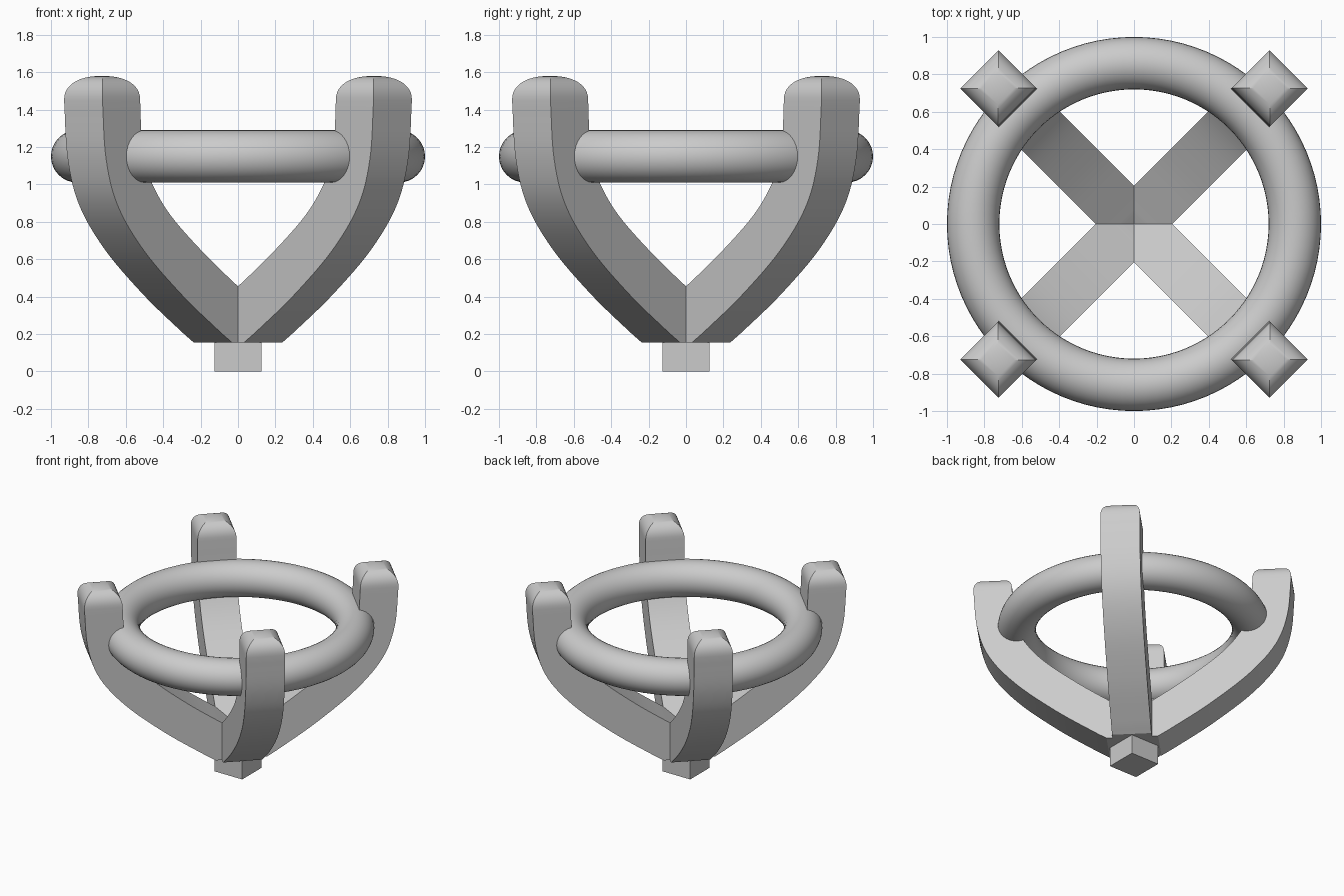
import bpy, bmesh, math
from mathutils import Matrix, Vector

if "Cube" in bpy.data.objects:
    bpy.data.objects.remove(bpy.data.objects["Cube"])

HALF = 0.145  # half width of a prong

# matching points (radius, height) on the inner and outer side of a prong
INNER = [(0.04, 0.385), (0.145, 0.455), (0.394, 0.626), (0.66, 0.84),
         (0.81, 1.03), (0.868, 1.19), (0.885, 1.45)]
OUTER = [(0.19, 0.155), (0.305, 0.228), (0.57, 0.41), (0.86, 0.65),
         (1.056, 0.89), (1.143, 1.14), (1.17, 1.45)]


def smooth_path(points, steps=6):
    """Catmull-Rom curve through the points."""
    p = [Vector(q) for q in points]
    p = [2 * p[0] - p[1]] + p + [2 * p[-1] - p[-2]]
    out = []
    for i in range(1, len(p) - 2):
        a, b, c, d = p[i - 1:i + 3]
        for s in range(steps):
            t = s / steps
            out.append(0.5 * (2 * b + (c - a) * t + (2 * a - 5 * b + 4 * c - d) * t * t
                              + (3 * b - a - 3 * c + d) * t ** 3))
    out.append(p[-2])
    return out


def finish(obj, angle=30):
    bpy.ops.object.select_all(action='DESELECT')
    obj.select_set(True)
    bpy.context.view_layer.objects.active = obj
    bpy.ops.object.shade_smooth_by_angle(angle=math.radians(angle))


def make_prong(name, angle):
    # rings as (inner point, outer point, half width); first one closes the hub
    rings = [(Vector((0, 0.355)), Vector((0, 0.155)), HALF)]
    rings += [(a, b, HALF) for a, b in zip(smooth_path(INNER), smooth_path(OUTER))]
    # domed square tip
    mid = (INNER[-1][0] + OUTER[-1][0]) / 2
    rad = (OUTER[-1][0] - INNER[-1][0]) / 2
    for i in range(1, 12):
        t = i / 12 * math.pi / 2
        s, z = math.cos(t) ** 0.87, 1.45 + 0.13 * math.sin(t) ** 0.87
        rings.append((Vector((mid - rad * s, z)), Vector((mid + rad * s, z)), HALF * s))
    bm = bmesh.new()
    loops = [[bm.verts.new((q.x, w, q.y)) for q, w in
              ((a, -h), (b, -h), (b, h), (a, h))] for a, b, h in rings]
    for l0, l1 in zip(loops, loops[1:]):
        for k in range(4):
            n = (k + 1) % 4
            bm.faces.new((l0[k], l0[n], l1[n], l1[k]))
    bm.faces.new(loops[0])
    tip = bm.verts.new((mid, 0, 1.58))
    for k in range(4):
        bm.faces.new((loops[-1][k], loops[-1][(k + 1) % 4], tip))
    bmesh.ops.recalc_face_normals(bm, faces=bm.faces)
    bm.transform(Matrix.Rotation(angle, 4, 'Z'))
    mesh = bpy.data.meshes.new(name)
    bm.to_mesh(mesh)
    bm.free()
    obj = bpy.data.objects.new(name, mesh)
    bpy.context.collection.objects.link(obj)
    finish(obj)


# four curved prongs on the diagonals
for k in range(4):
    make_prong(f"prong_{k + 1}", math.radians(45 + 90 * k))

# round ring held by the prongs
bpy.ops.mesh.primitive_torus_add(major_radius=0.86, minor_radius=0.14, major_segments=96,
                                 minor_segments=32, location=(0, 0, 1.15))
bpy.context.object.name = "ring"
finish(bpy.context.object)

# square foot
bpy.ops.mesh.primitive_cube_add(size=1, location=(0, 0, 0.085))
foot = bpy.context.object
foot.name = "foot"
foot.scale = (0.25, 0.25, 0.17)
